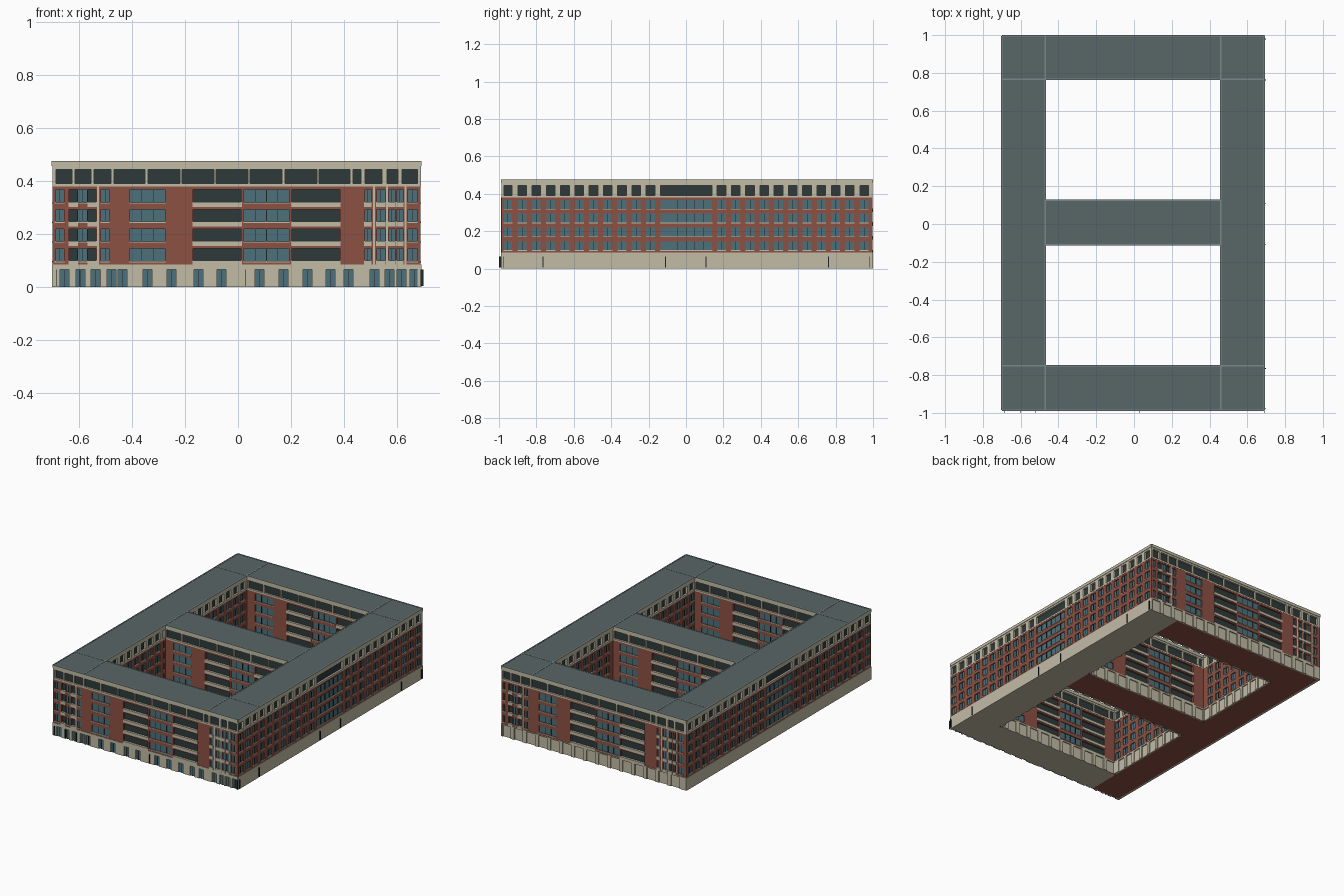
import bpy, bmesh, math
from mathutils import Matrix, Vector

if "Cube" in bpy.data.objects:
    bpy.data.objects.remove(bpy.data.objects["Cube"])

COLORS = {
    "stone":     (0.54, 0.50, 0.38, 1),
    "brick":     (0.27, 0.082, 0.056, 1),
    "blue_glass": (0.075, 0.165, 0.20, 1),
    "dark_glass": (0.028, 0.042, 0.042, 1),
    "roof_grey": (0.098, 0.133, 0.133, 1),
    "seam_grey": (0.20, 0.25, 0.25, 1),
    "frame_black": (0.012, 0.018, 0.02, 1),
}
MATS = {}
for n, c in COLORS.items():
    MATS[n] = bpy.data.materials.new(n)
    MATS[n].diffuse_color = c

parts = {}          # part name -> (bmesh, material name)
ID = Matrix.Identity(4)
QUADS = [(0, 2, 3, 1), (4, 5, 7, 6), (0, 1, 5, 4), (2, 6, 7, 3), (0, 4, 6, 2), (1, 3, 7, 5)]


def box(part, mat, x, y, z, m=ID):
    """Axis box from (min, max) pairs, placed by matrix m."""
    bm = parts.setdefault(part, (bmesh.new(), mat))[0]
    v = [bm.verts.new(m @ Vector((a, b, c))) for c in z for b in y for a in x]
    for q in QUADS:
        bm.faces.new([v[i] for i in q])


T = 0.012                                     # wall thickness
STOREYS = [(0.099, 0.146), (0.173, 0.220), (0.247, 0.294), (0.320, 0.368)]
BANDS = [(0.085, 0.099), (0.146, 0.173), (0.220, 0.247), (0.294, 0.320), (0.368, 0.380)]


def gaps(u0, u1, spans):
    """Solid intervals left between the openings."""
    out, p = [], u0
    for s in sorted(spans):
        out.append((p, s[0]))
        p = s[1]
    return out + [(p, u1)]


def facade(ox, oy, deg, u0, u1, bays, tops, doors, door_mat, strips=()):
    """One wall: u runs right, local -y points outward."""
    m = Matrix.Translation((ox, oy, 0)) @ Matrix.Rotation(math.radians(deg), 4, 'Z')

    def fit(spans):
        """Clip openings to this wall and drop slivers."""
        cut = [(max(s[0], u0 + .006), min(s[1], u1 - .006)) + tuple(s[2:]) for s in spans]
        return [s for s in cut if s[1] - s[0] > 0.012]

    bays, tops, doors = fit(bays), fit(tops), fit(doors)
    full = (u0, u1)
    # brick storeys
    for z in BANDS:
        box("brick_bands", "brick", full, (0, T), z, m)
    for z in STOREYS:
        for g in gaps(u0, u1, bays):
            box("brick_piers", "brick", g, (0, T), z, m)
        for a, b, kind in bays:
            if kind != "dark":
                box("windows", "blue_glass", (a, b), (0.006, T), z, m)
                n = max(2, round((b - a) / 0.045))
                for k in range(1, n):
                    c = a + (b - a) * k / n
                    box("mullions", "frame_black", (c - .0012, c + .0012), (0.003, 0.007), z, m)
                box("window_sills", "stone", (a - .002, b + .002), (-.002, 0.006), (z[0] - .005, z[0]), m)
            if kind != "glass":
                box("balcony_fronts", "stone", (a - .003, b + .003), (-.003, T),
                    (z[0] - 0.018, z[0] + 0.001), m)
    for c in strips:
        if u0 < c < u1:
            box("stone_strips", "stone", (c - .004, c + .004), (-.002, .004), (0.085, 0.38), m)
    # top stone storey and cornice
    box("top_storey", "stone", full, (-.001, T), (0.380, 0.391), m)
    box("top_storey", "stone", full, (-.001, T), (0.445, 0.457), m)
    for g in gaps(u0, u1, tops):
        box("top_piers", "stone", g, (-.001, T), (0.391, 0.445), m)
    box("cornice", "stone", full, (-.004, T), (0.457, 0.474), m)
    # stone base with openings
    dz = 0.066 if door_mat == "blue_glass" else 0.079
    box("base_band", "stone", full, (-.003, T), (dz if doors else 0, 0.086), m)
    if doors:
        for g in gaps(u0, u1, doors):
            box("base_piers", "stone", g, (-.003, T), (0, dz), m)
        for a, b in doors:
            box("base_panels_" + door_mat, door_mat, (a, b), (0.004, T), (0, dz), m)
            if door_mat == "blue_glass":
                c = (a + b) / 2
                box("mullions", "frame_black", (c - .001, c + .001), (0.001, 0.005), (0, dz), m)


px = lambda a, b: ((a - 238) / 265, (b - 238) / 265)

# short wall layout (front, back and courtyard cross walls)
S_BAYS = [px(a, b) + ("glass",) for a, b in
          [(55, 64), (78, 87), (101, 109), (130, 165), (244, 289), (408, 417)]]
S_BAYS += [px(a, b) + ("panel",) for a, b in [(365, 371), (377, 385), (389, 395), (397, 403)]]
S_BAYS += [px(a, b) + ("dark",) for a, b in [(69, 77), (88, 96), (193, 241), (292, 340)]]
S_TOPS = [px(a, b) for a, b in
          [(55, 72), (75, 91), (94, 111), (114, 145), (148, 180), (182, 214), (216, 248),
           (250, 282), (285, 317), (319, 350), (353, 361), (365, 382), (387, 398), (402, 418)]]
S_DOORS = [px(a, a + 9) for a in
           (60, 76, 91, 107, 118, 143, 167, 194, 217, 255, 279, 303, 326, 344, 370, 385, 397, 410)]
S_PANELS = [px(a, a + 17) for a in range(57, 410, 24)]
S_STRIPS = [(c - 238) / 265 for c in (98, 374, 387, 405.5)]

# long wall layout: even bays either side of a wide centre bay
L_TOPS = [(-0.137, 0.139)]
for k in range(11):
    for c in (-0.19 - 0.0762 * k, 0.19 + 0.0762 * k):
        L_TOPS.append((c - 0.023, c + 0.023))
L_BAYS = [(a, b, "glass") for a, b in L_TOPS]
L_PANELS = [(-0.94 + 0.0762 * k, -0.885 + 0.0762 * k) for k in range(25)]

# footprint: two long wings, three cross wings
X0, X1, XA, XB = -0.70, 0.69, -0.47, 0.46
Y0, Y1 = -0.986, 0.996
CROSS = [(Y0, -0.75), (-0.11, 0.125), (0.767, Y1)]
COURTS = [(-0.75, -0.11), (0.125, 0.767)]

# outer walls
facade(0, Y0, 0, X0, X1, S_BAYS, S_TOPS, S_DOORS, "blue_glass", S_STRIPS)
facade(0, Y1, 180, -X1, -X0, S_BAYS, S_TOPS, S_PANELS, "stone", S_STRIPS)
facade(X1, 0, 90, Y0, Y1, L_BAYS, L_TOPS, [], "stone")
facade(X0, 0, -90, -Y1, -Y0, L_BAYS, L_TOPS, [], "stone")

# courtyard walls
for a, b in COURTS:
    facade(0, b, 0, XA, XB, S_BAYS, S_TOPS, S_DOORS, "blue_glass")
    facade(0, a, 180, -XB, -XA, S_BAYS, S_TOPS, S_PANELS, "stone")
    facade(XA, 0, 90, a, b, L_BAYS, L_TOPS, L_PANELS, "stone")
    facade(XB, 0, -90, -b, -a, L_BAYS, L_TOPS, L_PANELS, "stone")

# dark cores behind the openings, roofs and undersides
wings = [((X0, XA), (Y0, Y1), "brick"), ((XB, X1), (Y0, Y1), "stone")]
wings += [((XA, XB), c, "stone" if i == 0 else "brick") for i, c in enumerate(CROSS)]
for i, (x, y, under) in enumerate(wings):
    e = T - 0.0005
    cx = (x[0] + e, x[1] - e) if i < 2 else (x[0] - T, x[1] + T)
    box("inner_core", "dark_glass", cx, (y[0] + e, y[1] - e), (0.003, 0.46))
    box("underside_" + under, under, cx, (y[0] + e, y[1] - e), (0, 0.003))
    box("roof", "roof_grey", x, y, (0.465, 0.4755))

# raised roof seams and edges
sz = (0.474, 0.477)
for c in (XA, XB):
    box("roof_seams", "seam_grey", (c - .004, c + .004), (Y0, Y1), sz)
for c in (-0.75, -0.11, 0.125, 0.767):
    box("roof_seams", "seam_grey", (X0 if abs(c) > .5 else XA, X1 if abs(c) > .5 else XB),
        (c - .004, c + .004), sz)
for c in (X0, X1):
    box("roof_edges", "seam_grey", (c - .004, c + .004), (Y0, Y1), sz)
for c in (Y0, Y1):
    box("roof_edges", "seam_grey", (X0, X1), (c - .004, c + .004), sz)

# open door leaves standing out of the base
for y in (-0.975, -0.765, -0.11, 0.107, 0.762, 0.98):
    box("side_doors", "frame_black", (X1, 0.70), (y - .002, y + .002), (0.005, 0.066))
for x in (-0.685, -0.60, -0.52, 0.03, 0.69):
    box("front_doors", "frame_black", (x - .001, x + .001), (-1.0, Y0), (0.005, 0.066))

# turn every part into an object
for name, (bm, mat) in parts.items():
    bmesh.ops.recalc_face_normals(bm, faces=bm.faces[:])
    me = bpy.data.meshes.new(name)
    bm.to_mesh(me)
    bm.free()
    me.materials.append(MATS[mat])
    bpy.context.scene.collection.objects.link(bpy.data.objects.new(name, me))

for m in bpy.data.materials:
    if m.users and not m.is_grease_pencil:
        m.use_nodes = True
        m.node_tree.nodes["Principled BSDF"].inputs["Base Color"].default_value = m.diffuse_color
